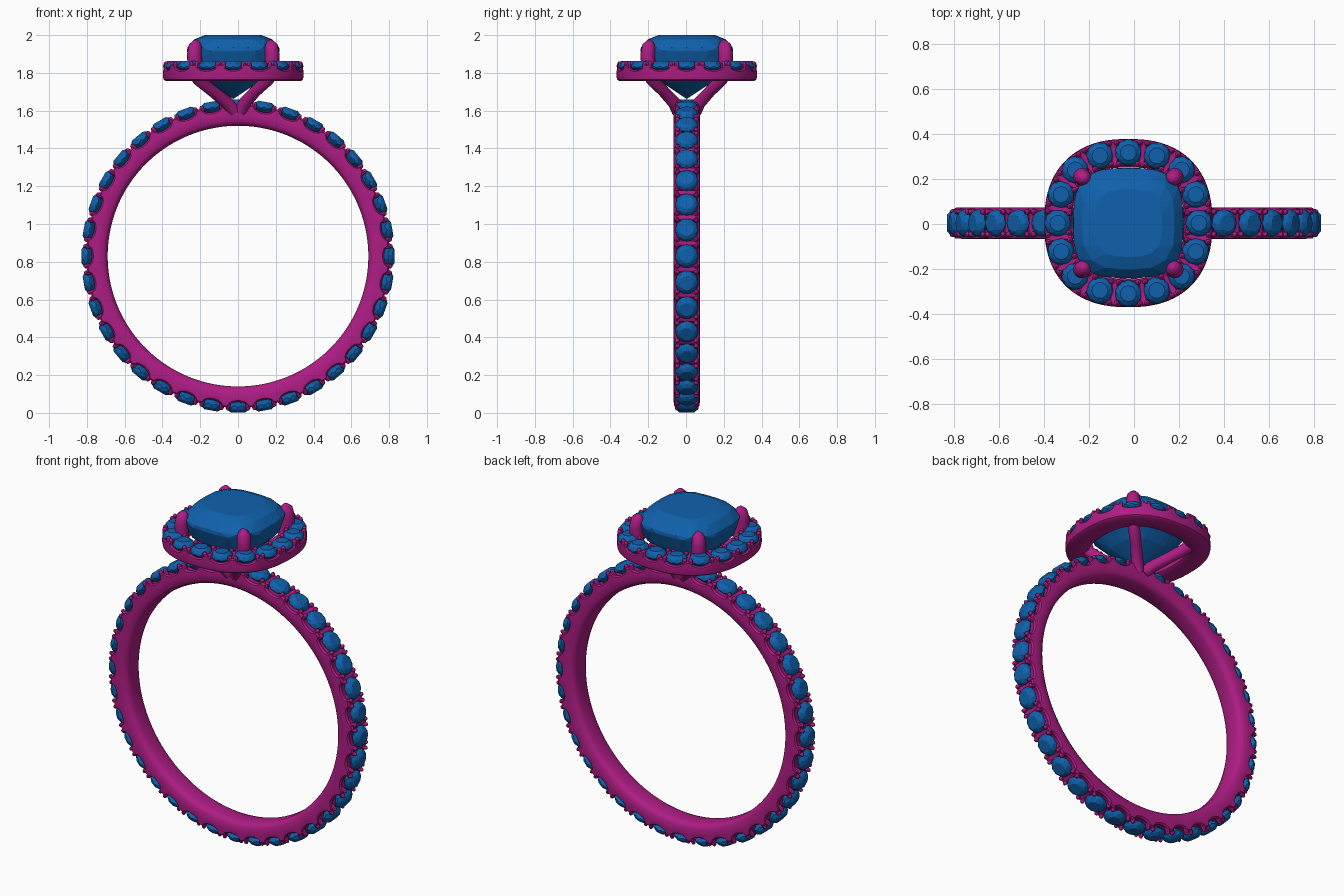
import bpy, bmesh, math
from mathutils import Vector

if "Cube" in bpy.data.objects:
    bpy.data.objects.remove(bpy.data.objects["Cube"])

HX, HY = -0.025, 0.004      # head centre
BAND_Z = 0.83               # band centre height
UP = Vector((0, 0, 1))


def material(name, color):
    m = bpy.data.materials.new(name)
    m.diffuse_color = color
    m.use_nodes = True
    m.node_tree.nodes["Principled BSDF"].inputs["Base Color"].default_value = m.diffuse_color
    return m


METAL = material("metal", (0.42, 0.012, 0.23, 1))
GEM = material("gem", (0.005, 0.12, 0.42, 1))


def finish(name, bm, mat, smooth=True):
    bmesh.ops.recalc_face_normals(bm, faces=bm.faces[:])
    me = bpy.data.meshes.new(name)
    bm.to_mesh(me)
    bm.free()
    me.materials.append(mat)
    if smooth:
        me.shade_smooth()
        me.set_sharp_from_angle(angle=math.radians(40))
    ob = bpy.data.objects.new(name, me)
    bpy.context.collection.objects.link(ob)
    return ob


def superellipse(a, r, n):
    c, s = math.cos(a), math.sin(a)
    k = r / (abs(c) ** n + abs(s) ** n) ** (1 / n)
    return Vector((k * c, k * s, 0))


# Frames along a loop: (point, outward/up direction of stones, sideways direction)
def band_frame(t):
    a = 2 * math.pi * t
    up = Vector((math.sin(a), 0, math.cos(a)))
    return Vector((0, HY, BAND_Z)), up, Vector((0, 1, 0))


N_FINE = 1600
FINE = [superellipse(2 * math.pi * i / N_FINE, 0.313, 2.45) for i in range(N_FINE + 1)]
ARC = [0.0]
for p, q in zip(FINE, FINE[1:]):
    ARC.append(ARC[-1] + (q - p).length)


def halo_frame(t):
    s = (t % 1) * ARC[-1]
    i = next(k for k in range(N_FINE) if ARC[k + 1] > s)
    f = (s - ARC[i]) / (ARC[i + 1] - ARC[i])
    p = FINE[i].lerp(FINE[i + 1], f)
    d = FINE[(i + 8) % N_FINE] - FINE[(i - 8) % N_FINE]
    return p + Vector((HX, HY, 0)), UP, Vector((d.y, -d.x, 0)).normalized()


# Scalloped metal loop: profile is (side, height, dip at stones)
def scalloped_loop(name, frame, count, profile, per=12):
    bm = bmesh.new()
    rings = []
    for i in range(count * per):
        d = abs((i / per + 0.5) % 1 - 0.5)
        dip = math.sqrt(max(0, 1 - (d / 0.4) ** 2))
        p, up, side = frame(i / (count * per))
        rings.append([bm.verts.new(p + side * s + up * (h - k * dip)) for s, h, k in profile])
    for a, b in zip(rings, rings[1:] + rings[:1]):
        for j in range(len(profile)):
            k = (j + 1) % len(profile)
            bm.faces.new((a[j], a[k], b[k], b[j]))
    return finish(name, bm, METAL)


# Faceted gem lofted from alternating rings
def loft_gem(bm, rings, tip):
    vs = [[bm.verts.new(p) for p in r] for r in rings]
    n = len(vs[0])
    bm.faces.new(vs[0])
    for a, b in zip(vs, vs[1:]):
        for i in range(n):
            j = (i + 1) % n
            bm.faces.new((a[i], b[i], a[j]))
            bm.faces.new((a[j], b[i], b[j]))
    t = bm.verts.new(tip)
    for i in range(n):
        bm.faces.new((vs[-1][i], vs[-1][(i + 1) % n], t))


def small_gems(name, frame, count, height, r):
    bm = bmesh.new()
    for i in range(count):
        p, up, side = frame(i / count)
        other = up.cross(side)
        rings = []
        for k, (rr, h) in enumerate(((0.6, 0), (0.88, -0.013), (1, -0.028), (0.98, -0.036))):
            rings.append([p + up * (height + h) + (side * math.cos(a) + other * math.sin(a)) * rr * r
                          for a in (2 * math.pi * (j + k / 2) / 10 for j in range(10))])
        loft_gem(bm, rings, p + up * (height - 0.08))
    return finish(name, bm, GEM, False)


# Small rounded claws, two per edge in every gap between stones
def claws(name, frame, count, low, high, sides, along, r=0.0125):
    bm = bmesh.new()
    for i in range(count):
        p, up, side = frame((i + 0.5) / count)
        other = up.cross(side)
        for s in sides:
            for e in (-along, along):
                base = p + side * s + other * e
                rings = [[bm.verts.new(base + up * h + (side * math.cos(a) + other * math.sin(a)) * rr)
                          for a in (math.pi * j / 4 for j in range(8))]
                         for rr, h in ((r, low), (r, high - r), (r * 0.75, high - r * 0.35), (r * 0.3, high))]
                for a, b in zip(rings, rings[1:]):
                    for j in range(8):
                        bm.faces.new((a[j], a[j - 1], b[j - 1], b[j]))
                bm.faces.new(rings[0])
                bm.faces.new(rings[-1])
    return finish(name, bm, METAL)


# Band with stones all the way round
scalloped_loop("band", band_frame, 36, [
    (-0.035, 0.690, 0), (0.035, 0.690, 0), (0.055, 0.697, 0), (0.068, 0.715, 0),
    (0.070, 0.755, 0), (0.068, 0.795, 0.03), (0.058, 0.803, 0.03), (0.03, 0.795, 0.03),
    (-0.03, 0.795, 0.03), (-0.058, 0.803, 0.03), (-0.068, 0.795, 0.03), (-0.070, 0.755, 0),
    (-0.068, 0.715, 0), (-0.055, 0.697, 0)])
small_gems("band_stones", band_frame, 36, 0.829, 0.062)
claws("band_claws", band_frame, 36, 0.77, 0.819, (-0.05, 0.05), 0.017)

# Halo around the centre stone
scalloped_loop("halo", halo_frame, 16, [
    (-0.066, 1.765, 0), (-0.055, 1.757, 0), (0.045, 1.757, 0), (0.056, 1.765, 0),
    (0.060, 1.785, 0), (0.058, 1.838, 0.03), (0.05, 1.845, 0.03), (0.025, 1.838, 0.03),
    (-0.03, 1.838, 0.03), (-0.058, 1.845, 0.03), (-0.066, 1.838, 0.03)])
small_gems("halo_stones", halo_frame, 16, 1.863, 0.06)
claws("halo_claws", halo_frame, 16, 1.80, 1.859, (-0.05, 0.045), 0.016)

# Cushion-cut centre stone
bm = bmesh.new()
cut = ((0.150, 2.0), (0.205, 1.978), (0.243, 1.935), (0.245, 1.915), (0.215, 1.83), (0.14, 1.755))
loft_gem(bm, [[superellipse(2 * math.pi * (j + k / 2) / 20, r, 3.2) + Vector((HX, HY, z))
               for j in range(20)] for k, (r, z) in enumerate(cut)], Vector((HX, HY, 1.662)))
finish("centre_stone", bm, GEM, False)

# Four prongs rising from the band, with rounded tips
for sx in (-1, 1):
    for sy in (-1, 1):
        name = "prong_%s_%s" % ("left" if sx < 0 else "right", "front" if sy < 0 else "back")
        pts = [(0.018, 0.045, 1.595), (0.045, 0.065, 1.64), (0.115, 0.125, 1.705), (0.185, 0.185, 1.765),
               (0.204, 0.204, 1.82), (0.206, 0.206, 1.90), (0.200, 0.200, 1.945), (0.193, 0.193, 1.965)]
        pts = [Vector((HX * min(1, (z - 1.58) / 0.15) + sx * x, HY + sy * y, z)) for x, y, z in pts]
        radii = [0.034, 0.034, 0.031, 0.033, 0.038, 0.039, 0.035, 0.019]
        bm = bmesh.new()
        rings = []
        for i, p in enumerate(pts):
            d = (pts[min(i + 1, 7)] - pts[max(i - 1, 0)]).normalized()
            u = d.cross(Vector((-sy, sx, 0))).normalized()
            v = d.cross(u)
            rings.append([bm.verts.new(p + (u * math.cos(a) + v * math.sin(a)) * radii[i])
                          for a in (math.pi * j / 8 for j in range(16))])
        for a, b in zip(rings, rings[1:]):
            for j in range(16):
                bm.faces.new((a[j - 1], a[j], b[j], b[j - 1]))
        bm.faces.new(rings[0])
        tip = bm.verts.new(pts[-1] + Vector((0, 0, 0.012)))
        for j in range(16):
            bm.faces.new((rings[-1][j - 1], rings[-1][j], tip))
        finish(name, bm, METAL)
